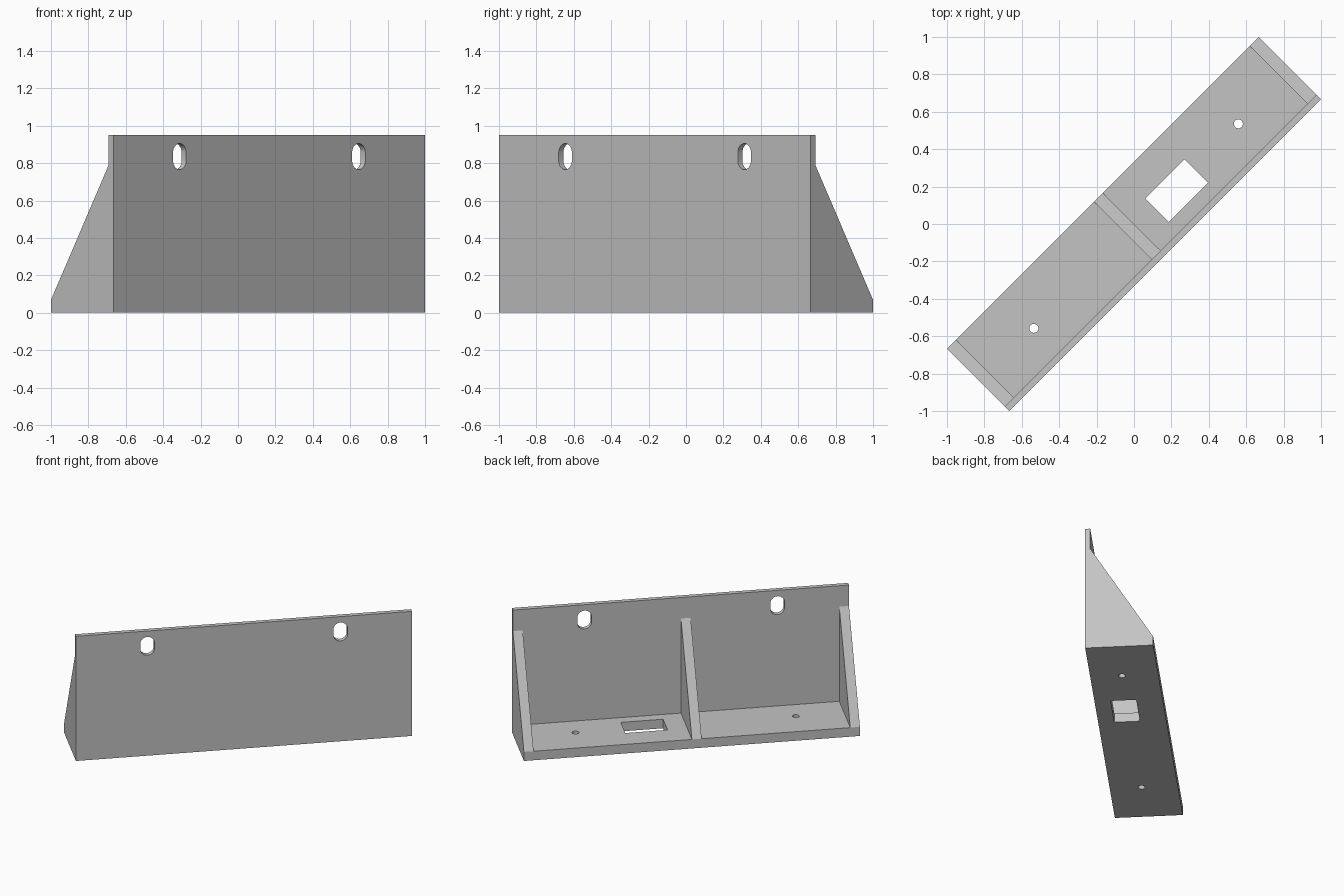
import bpy, bmesh, math
from mathutils import Matrix, Vector

if "Cube" in bpy.data.objects:
    bpy.data.objects.remove(bpy.data.objects["Cube"], do_unlink=True)

# Main dimensions, with the length along x and the wall at the front
HALF_L, HALF_W, HEIGHT = 1.1785, 0.2357, 0.95
WALL, PLATE, RIB, RIB_TOP = 0.035, 0.069, 0.068, 0.79
WALL_BACK = -HALF_W + WALL

grey = bpy.data.materials.new("plain grey")
grey.use_nodes = True
colour = (0.55, 0.55, 0.55, 1)
grey.diffuse_color = colour
grey.node_tree.nodes["Principled BSDF"].inputs["Base Color"].default_value = colour


def prism(name, outline, sweep):
    """Solid made by sweeping a closed outline along a vector."""
    bm = bmesh.new()
    face = bm.faces.new([bm.verts.new(p) for p in outline])
    result = bmesh.ops.extrude_face_region(bm, geom=[face], use_keep_orig=True)
    moved = [g for g in result["geom"] if isinstance(g, bmesh.types.BMVert)]
    bmesh.ops.translate(bm, verts=moved, vec=Vector(sweep))
    bmesh.ops.recalc_face_normals(bm, faces=bm.faces)
    mesh = bpy.data.meshes.new(name)
    bm.to_mesh(mesh)
    bm.free()
    mesh.materials.append(grey)
    obj = bpy.data.objects.new(name, mesh)
    bpy.context.collection.objects.link(obj)
    return obj


def box(name, x0, x1, y0, y1, z0, z1):
    outline = [(x0, y0, z0), (x1, y0, z0), (x1, y1, z0), (x0, y1, z0)]
    return prism(name, outline, (0, 0, z1 - z0))


def ring(radius, stretch=0, steps=32):
    """Circle, or an upright slot when stretched."""
    points = []
    for i in range(steps):
        a = 2 * math.pi * (i + 0.5) / steps
        b = math.sin(a)
        points.append((radius * math.cos(a), radius * b + math.copysign(stretch, b)))
    return points


def cut(body, cutter):
    cutter.hide_render = True
    mod = body.modifiers.new(cutter.name, 'BOOLEAN')
    mod.operation, mod.solver, mod.object = 'DIFFERENCE', 'EXACT', cutter
    bpy.context.view_layer.objects.active = body
    bpy.ops.object.modifier_apply(modifier=mod.name)
    bpy.data.objects.remove(cutter, do_unlink=True)


# Side profile swept along the full length
profile = [(-HALF_W, 0), (HALF_W, 0), (HALF_W, PLATE),
           (WALL_BACK, RIB_TOP), (WALL_BACK, HEIGHT), (-HALF_W, HEIGHT)]
bracket = prism("angle_bracket", [(-HALF_L, y, z) for y, z in profile], (2 * HALF_L, 0, 0))

# Two open bays leave the wall, base plate and three ribs
for start, end in ((-HALF_L + RIB, -RIB), (0, HALF_L - RIB)):
    cut(bracket, box("bay_cutter", start, end, WALL_BACK, 0.5, PLATE, 0.9))

# Upright slots in the wall and round screw holes in the base plate
for side in (-1, 1):
    slot = [(side * 0.677 + x, -0.4, 0.835 + z) for x, z in ring(0.05, 0.02)]
    cut(bracket, prism("slot_cutter", slot, (0, 0.4, 0)))
    hole = [(side * 0.773 + x, -0.016 + y, -0.1) for x, y in ring(0.024)]
    cut(bracket, prism("screw_hole_cutter", hole, (0, 0, 0.3)))

# Rectangular opening in the base plate
cut(bracket, box("window_cutter", 0.139, 0.435, -0.124, 0.053, -0.1, 0.2))

# Turn the bracket diagonally
bracket.data.transform(Matrix.Rotation(math.radians(45), 4, 'Z'))
bpy.ops.object.select_all(action='DESELECT')
bracket.select_set(True)
bpy.context.view_layer.objects.active = bracket
bpy.ops.object.shade_smooth_by_angle(angle=math.radians(30))
